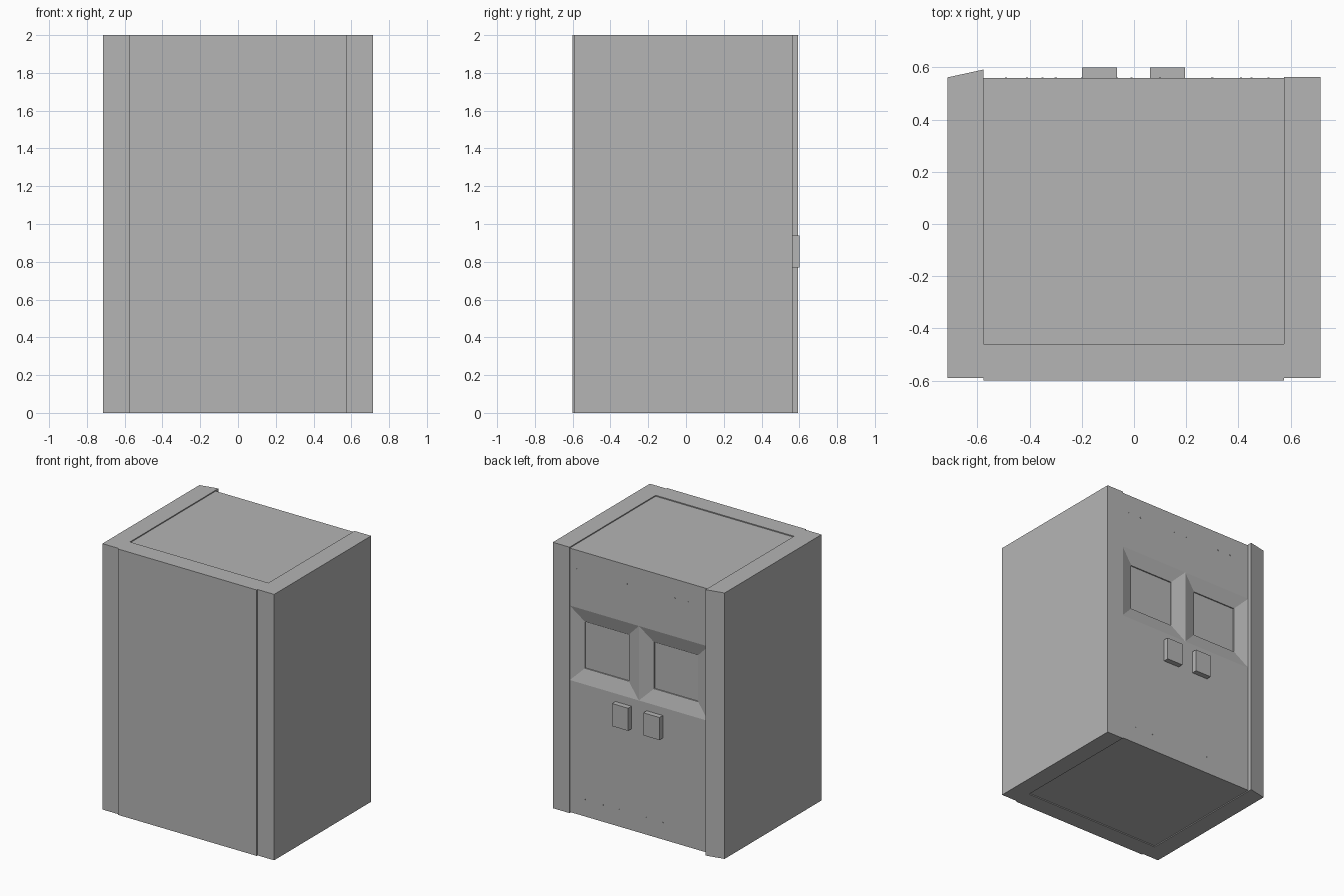
import bpy, bmesh
from mathutils import Vector

if "Cube" in bpy.data.objects:
    bpy.data.objects.remove(bpy.data.objects["Cube"])

grey = bpy.data.materials.new("cabinet grey")
grey.diffuse_color = (0.46, 0.46, 0.46, 1)
grey.use_nodes = True
grey.node_tree.nodes["Principled BSDF"].inputs["Base Color"].default_value = grey.diffuse_color


def finish(name, bm):
    bmesh.ops.recalc_face_normals(bm, faces=bm.faces)
    me = bpy.data.meshes.new(name)
    bm.to_mesh(me)
    bm.free()
    me.materials.append(grey)
    ob = bpy.data.objects.new(name, me)
    bpy.context.collection.objects.link(ob)
    return ob


def prism(name, outline, z0, z1):
    """Extrude a plan outline (x, y) from z0 up to z1."""
    bm = bmesh.new()
    face = bm.faces.new([bm.verts.new((x, y, z0)) for x, y in outline])
    top = bmesh.ops.extrude_face_region(bm, geom=[face])["geom"]
    verts = [v for v in top if isinstance(v, bmesh.types.BMVert)]
    bmesh.ops.translate(bm, verts=verts, vec=(0, 0, z1 - z0))
    return finish(name, bm)


def box(name, x0, x1, y0, y1, z0, z1):
    return prism(name, [(x0, y0), (x1, y0), (x1, y1), (x0, y1)], z0, z1)


# Outer walls: front slab and two thick sides, the left one with a slanted end
box("front_panel", -0.577, 0.575, -0.6, -0.46, 0, 2)
box("right_wall", 0.575, 0.714, -0.59, 0.563, 0, 2)
prism("left_wall", [(-0.715, -0.59), (-0.577, -0.59), (-0.577, 0.592), (-0.715, 0.562)], 0, 2)

# Core block, set slightly in at top and bottom, with two bevelled window recesses
bm = bmesh.new()
bmesh.ops.create_cube(bm, size=1)
for v in bm.verts:
    v.co = Vector((v.co.x * 1.152 - 0.001, v.co.y * 1.02 + 0.05, v.co.z * 1.985 + 1))
for co, no in (((0, 0, 0), (1, 0, 0)), ((0, 0, 1.0), (0, 0, 1)), ((0, 0, 1.56), (0, 0, 1))):
    bmesh.ops.bisect_plane(bm, geom=bm.verts[:] + bm.edges[:] + bm.faces[:],
                           plane_co=co, plane_no=no)
bm.normal_update()
panes = [f for f in bm.faces
         if f.normal.y > 0.9 and 1.0 < f.calc_center_median().z < 1.56]
bmesh.ops.inset_individual(bm, faces=panes, thickness=0.105, depth=-0.03, use_even_offset=True)
bmesh.ops.inset_individual(bm, faces=panes, thickness=0.0005, depth=-0.008, use_even_offset=True)
finish("windowed_core", bm)

# Two handle blocks below the windows
for name, x in (("handle_left", -0.132), ("handle_right", 0.128)):
    box(name, x - 0.067, x + 0.067, 0.55, 0.6, 0.77, 0.94)

# Tiny rivets in a row near the top and near the bottom
for z, xs in ((1.85, (0.515, 0.41, 0.1, -0.01, -0.3, -0.41)),
              (0.135, (0.45, 0.3, 0.165, -0.065, -0.2, -0.35, -0.49))):
    for x in xs:
        box("rivet", x - 0.004, x + 0.004, 0.556, 0.562, z - 0.003, z + 0.003)
